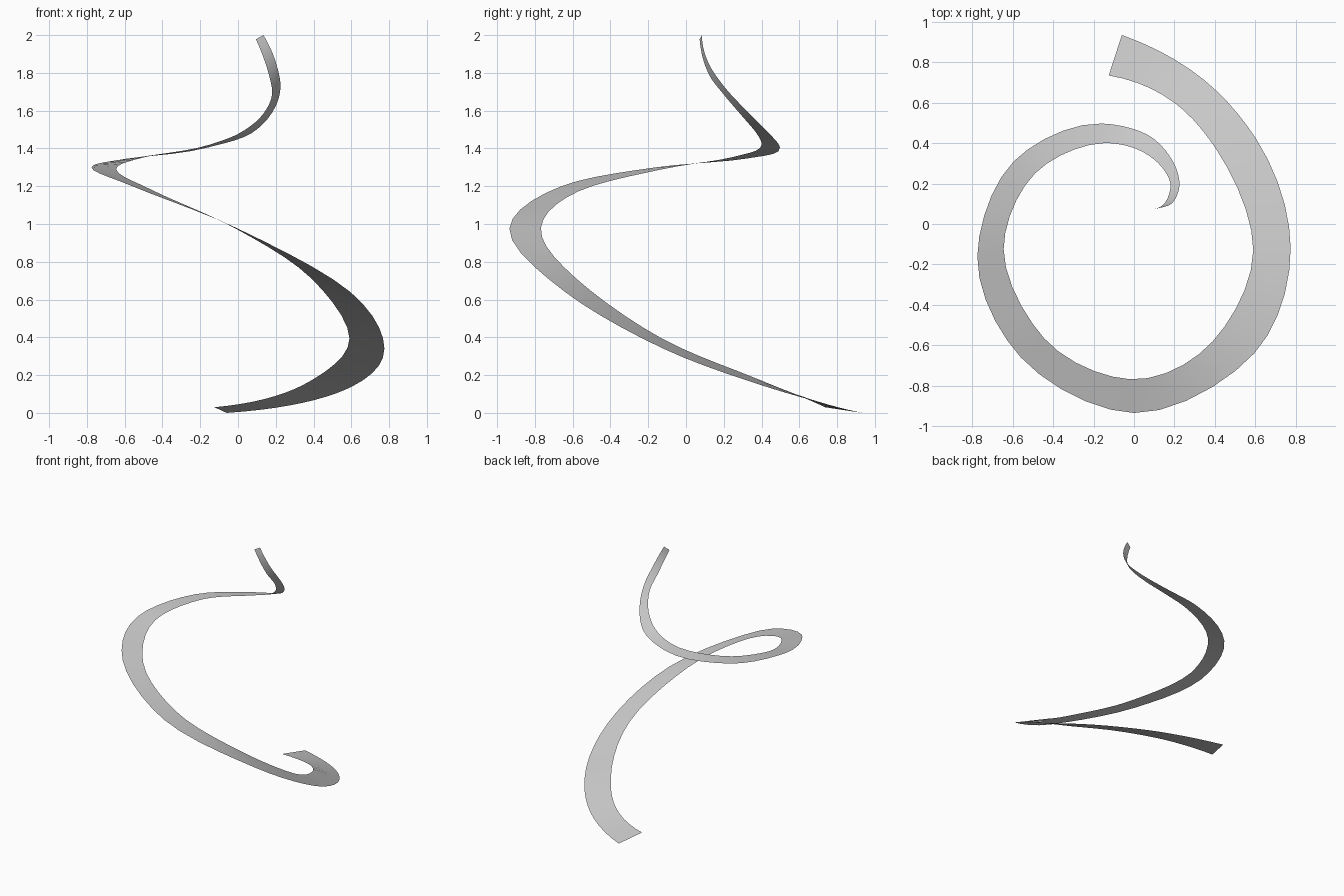
import bpy
import bmesh
from mathutils import Vector

old = bpy.data.objects.get("Cube")
if old:
    bpy.data.objects.remove(old, do_unlink=True)


def make_material(name, colour):
    mat = bpy.data.materials.new(name)
    mat.use_nodes = True
    mat.diffuse_color = colour
    mat.node_tree.nodes["Principled BSDF"].inputs["Base Color"].default_value = colour
    return mat


# Stations along the ribbon: outer edge x, y, z then inner edge x, y, z
stations = [Vector(s) for s in (
    (-.06, .935, 0, -.125, .735, .03),
    (.35, .71, .055, .2, .6, .09),
    (.605, .42, .14, .41, .365, .185),
    (.775, -.12, .34, .59, -.13, .395),
    (.595, -.64, .64, .39, -.58, .71),
    (0, -.935, .975, -.02, -.768, .98),
    (-.56, -.66, 1.2, -.445, -.565, 1.175),
    (-.775, -.16, 1.3, -.645, -.125, 1.29),
    (-.595, .31, 1.345, -.49, .25, 1.355),
    (-.16, .497, 1.405, -.15, .4, 1.42),
    (.07, .44, 1.48, .015, .37, 1.485),
    (.195, .305, 1.615, .135, .285, 1.585),
    (.225, .2, 1.73, .18, .2, 1.685),
    (.205, .125, 1.84, .165, .125, 1.785),
    (.135, .085, 2, .095, .072, 1.978),
)]


def smooth_path(points, steps):
    """Smooth curve through the points, spaced by chord length."""
    last = len(points) - 1
    gaps = [(points[i + 1] - points[i]).length for i in range(last)]
    slopes = [(points[i + 1] - points[i]) / gaps[i] for i in range(last)]
    tangents = [(slopes[i - 1] * gaps[i] + slopes[i] * gaps[i - 1]) / (gaps[i - 1] + gaps[i])
                for i in range(1, last)]
    tangents.insert(0, slopes[0] * 2 - tangents[0])
    tangents.append(slopes[-1] * 2 - tangents[-1])
    path = []
    for i in range(last):
        a, b = points[i], points[i + 1]
        ta, tb = tangents[i] * gaps[i], tangents[i + 1] * gaps[i]
        for k in range(steps):
            t = k / steps
            ease = t * t * (3 - 2 * t)
            path.append(a + (b - a) * ease + ta * (t * (1 - t) ** 2) - tb * (t * t * (1 - t)))
    return path + [points[-1]]


# Tapering spiral ribbon, one strip of quads facing upward
bm = bmesh.new()
rungs = [(bm.verts.new(p[:3]), bm.verts.new(p[3:])) for p in smooth_path(stations, 5)]
for (outer_a, inner_a), (outer_b, inner_b) in zip(rungs, rungs[1:]):
    bm.faces.new((outer_a, inner_a, inner_b, outer_b)).smooth = True
bm.normal_update()
if sum(f.normal.z for f in bm.faces) < 0:
    bmesh.ops.reverse_faces(bm, faces=bm.faces[:])

mesh = bpy.data.meshes.new("spiral_ribbon")
bm.to_mesh(mesh)
bm.free()
ribbon = bpy.data.objects.new("spiral_ribbon", mesh)
bpy.context.collection.objects.link(ribbon)
mesh.materials.append(make_material("light_grey", (.6, .6, .6, 1)))
